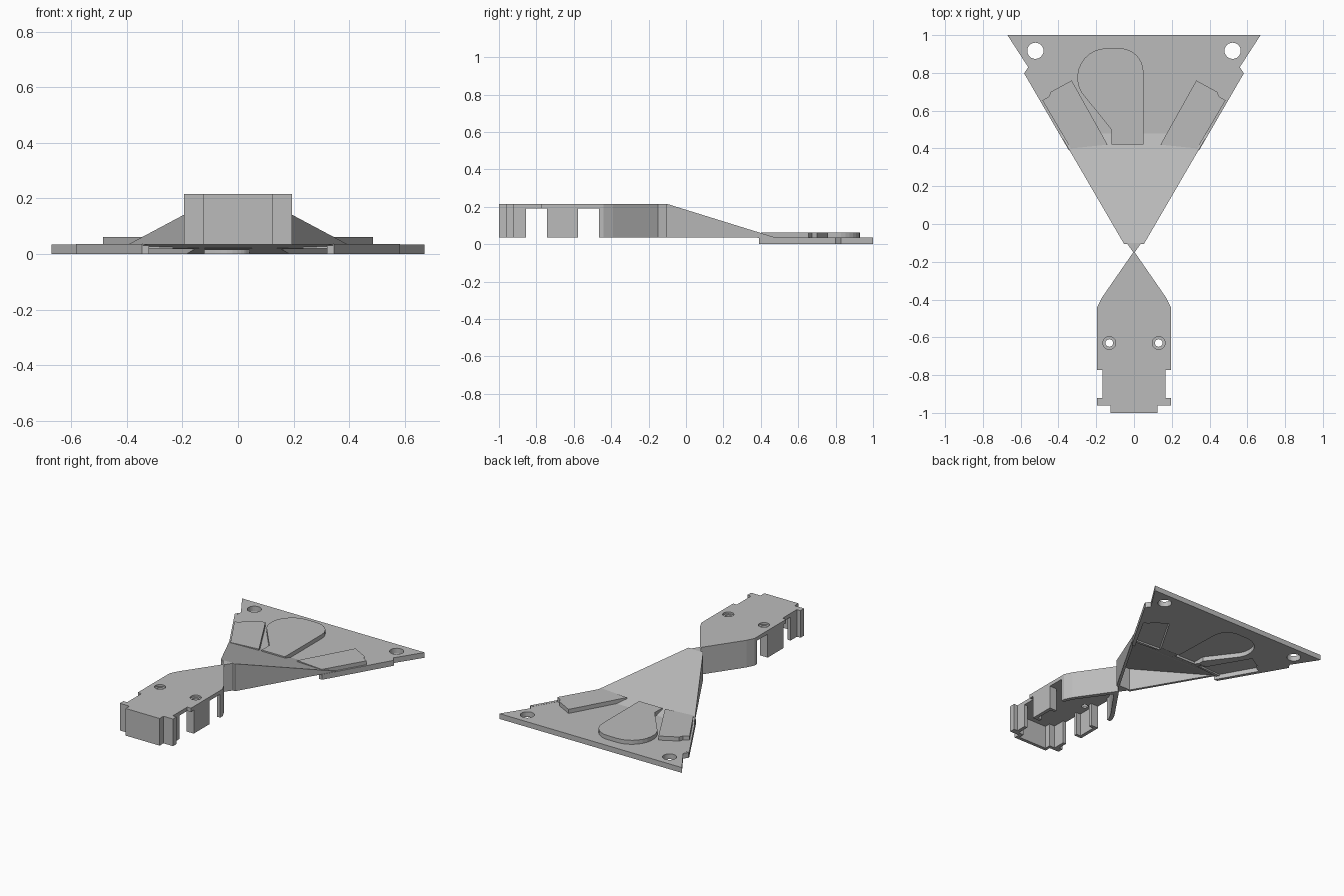
import bpy, bmesh, math
from mathutils import Vector

cube = bpy.data.objects.get("Cube")
if cube:
    bpy.data.objects.remove(cube)

grey = bpy.data.materials.new("plain grey")
grey.use_nodes = True
colour = (0.5, 0.5, 0.5, 1)
grey.diffuse_color = colour
grey.node_tree.nodes["Principled BSDF"].inputs["Base Color"].default_value = colour


def extrude(name, points, offset):
    """Solid from a closed outline pushed along an offset."""
    bm = bmesh.new()
    face = bm.faces.new([bm.verts.new(p) for p in points])
    top = bmesh.ops.extrude_face_region(bm, geom=[face])["geom"]
    verts = [v for v in top if isinstance(v, bmesh.types.BMVert)]
    bmesh.ops.translate(bm, verts=verts, vec=Vector(offset))
    bmesh.ops.recalc_face_normals(bm, faces=bm.faces)
    mesh = bpy.data.meshes.new(name)
    bm.to_mesh(mesh)
    bm.free()
    mesh.materials.append(grey)
    obj = bpy.data.objects.new(name, mesh)
    bpy.context.collection.objects.link(obj)
    return obj


def slab(name, outline, low, high):
    return extrude(name, [(x, y, low) for x, y in outline], (0, 0, high - low))


def profile(name, outline):
    return extrude(name, [(-1, y, z) for y, z in outline], (2, 0, 0))


def both(half):
    return half + [(-x, y) for x, y in reversed(half)]


def box(x0, x1, y0, y1):
    return [(x0, y0), (x1, y0), (x1, y1), (x0, y1)]


def arc(x, y, radius, start, end, steps):
    angles = [math.radians(start + (end - start) * i / steps) for i in range(steps + 1)]
    return [(x + radius * math.cos(a), y + radius * math.sin(a)) for a in angles]


def disc(x, y, radius):
    return arc(x, y, radius, 0, 345, 23)


def combine(obj, other, operation):
    """Apply a boolean and drop the helper."""
    mod = obj.modifiers.new("combine", 'BOOLEAN')
    mod.operation, mod.solver, mod.object = operation, 'EXACT', other
    graph = bpy.context.evaluated_depsgraph_get()
    mesh = bpy.data.meshes.new_from_object(obj.evaluated_get(graph))
    obj.modifiers.clear()
    obj.data = mesh
    bpy.data.objects.remove(other)


def shrink(points, amount):
    """Pull an outline towards its middle."""
    middle = sum((Vector(p) for p in points), Vector((0, 0))) / len(points)
    return [tuple(Vector(p) + (middle - Vector(p)).normalized() * amount) for p in points]


# Tail plate: flat at the back, ramping up to the neck
tail = profile("tail_plate", [(-0.16, 0.035), (-0.16, 0.215), (-0.1, 0.215), (0.48, 0.035),
                              (1.1, 0.035), (1.1, 0), (0.48, 0), (0.38, 0.035)])
outline = both([(0.004, -0.15), (0.035, -0.105), (0.053, -0.105), (0.58, 0.8), (0.56, 0.83), (0.67, 1)])
combine(tail, slab("outline_cutter", outline, -0.1, 0.4), 'INTERSECT')

# Hollow under the ramp, leaving thin side walls
hollow = profile("hollow_cutter", [(-0.09, -0.05), (-0.09, 0.185), (0.48, 0.002), (0.48, -0.05)])
combine(hollow, slab("inner_cutter", both([(0.035, -0.1), (0.58, 0.83)]), -0.2, 0.4), 'INTERSECT')
combine(tail, hollow, 'DIFFERENCE')

# Raised pads, hollow underneath
right_pad = [(0.14, 0.42), (0.33, 0.76), (0.44, 0.7), (0.45, 0.675), (0.485, 0.655), (0.335, 0.4)]
left_pad = [(-x, y) for x, y in reversed(right_pad)]
round_pad = [(0.05, 0.42), (0.05, 0.805)]
round_pad += arc(-0.075, 0.805, 0.125, 0, 90, 8) + arc(-0.145, 0.775, 0.155, 90, 210, 10)
round_pad += [(-0.12, 0.5), (-0.12, 0.42)]
for shape in (right_pad, left_pad, round_pad):
    combine(tail, slab("pad", shape, 0.02, 0.062), 'UNION')
for shape in (right_pad, left_pad, round_pad):
    combine(tail, slab("pad_cutter", shrink(shape, 0.02), -0.05, 0.03), 'DIFFERENCE')

# Corner mounting holes
for side in (-1, 1):
    combine(tail, slab("hole_cutter", disc(side * 0.522, 0.917, 0.043), -0.1, 0.2), 'DIFFERENCE')

# Side strips beside the flat part
for side, name in ((1, "left_strip"), (-1, "right_strip")):
    strip = [(0.335, 0.39), (0.345, 0.39), (0.583, 0.8), (0.562, 0.8), (0.32, 0.39)]
    slab(name, [(side * x, y) for x, y in strip[1:]], 0, 0.036)

# Head: open-bottomed housing
head = slab("head_housing", both([(0.004, -0.15), (0.17, -0.39), (0.195, -0.44), (0.195, -0.772),
            (0.168, -0.772), (0.168, -0.922), (0.195, -0.922), (0.195, -0.96), (0.125, -0.96),
            (0.125, -1)]), 0.035, 0.215)
inner = both([(0.004, -0.2), (0.15, -0.405), (0.172, -0.45), (0.172, -0.75), (0.145, -0.75),
              (0.145, -0.938), (0.105, -0.938), (0.105, -0.978)])
combine(head, slab("inner_cutter", inner, -0.1, 0.19), 'DIFFERENCE')

# Side openings in the housing
for y0, y1 in ((-0.855, -0.742), (-0.578, -0.465)):
    combine(head, slab("opening_cutter", box(-0.5, 0.5, y0, y1), -0.1, 0.19), 'DIFFERENCE')

# Countersunk screw holes
for side in (-1, 1):
    for radius, low in ((0.02, 0.1), (0.034, 0.203)):
        combine(head, slab("screw_cutter", disc(side * 0.131, -0.63, radius), low, 0.3), 'DIFFERENCE')

# Inward returns on the side tabs
for side, label in ((1, "left"), (-1, "right")):
    for y, place in ((-0.742, "front"), (-0.598, "rear")):
        x0, x1 = sorted((side * 0.14, side * 0.18))
        slab(f"{label}_{place}_tab_return", box(x0, x1, y, y + 0.02), 0.035, 0.2)
